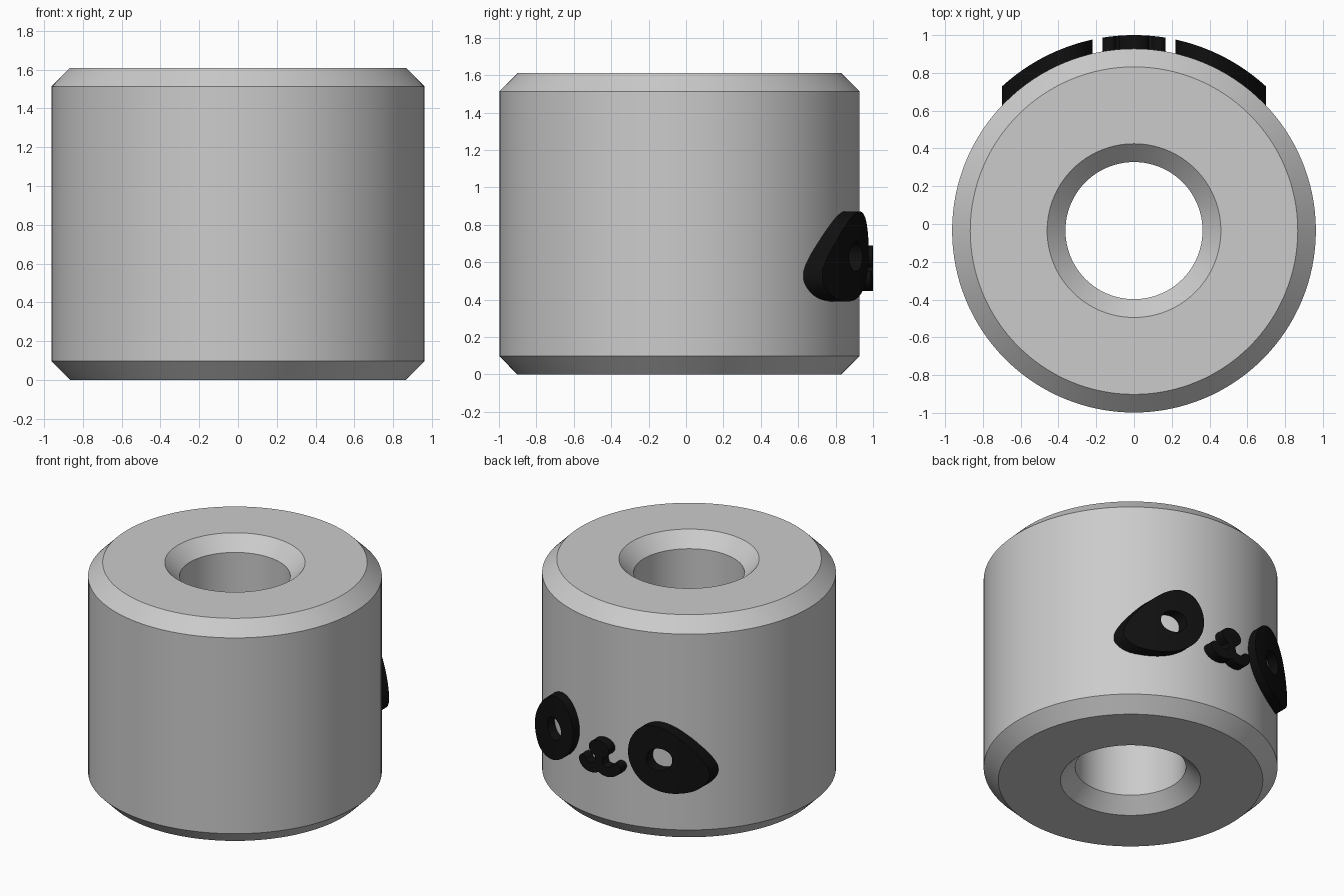
import bpy, bmesh, math
from mathutils import Vector

if "Cube" in bpy.data.objects:
    bpy.data.objects.remove(bpy.data.objects["Cube"])

CY = -0.035             # axis of the bead in y
R_BODY, R_FACE = 0.963, 1.035


def material(name, c):
    m = bpy.data.materials.new(name)
    m.diffuse_color = (*c, 1)
    m.use_nodes = True
    m.node_tree.nodes["Principled BSDF"].inputs["Base Color"].default_value = m.diffuse_color
    return m


GREY = material("light_grey", (0.6, 0.6, 0.6))
BLACK = material("black", (0.005, 0.005, 0.005))


def finish(name, bm, mat):
    bmesh.ops.remove_doubles(bm, verts=bm.verts, dist=1e-5)
    bmesh.ops.recalc_face_normals(bm, faces=bm.faces)
    me = bpy.data.meshes.new(name)
    bm.to_mesh(me)
    bm.free()
    me.materials.append(mat)
    ob = bpy.data.objects.new(name, me)
    bpy.context.collection.objects.link(ob)
    bpy.ops.object.select_all(action='DESELECT')
    ob.select_set(True)
    bpy.context.view_layer.objects.active = ob
    bpy.ops.object.shade_smooth_by_angle(angle=math.radians(30))
    return ob


def lathe(name, profile, n, mat):
    """Closed (radius, z) profile turned around the bead axis."""
    bm = bmesh.new()
    rings = [[bm.verts.new((r * math.cos(2 * math.pi * i / n),
                            CY + r * math.sin(2 * math.pi * i / n), z))
              for i in range(n)] for r, z in profile]
    for k, a in enumerate(rings):
        b = rings[(k + 1) % len(rings)]
        for i in range(n):
            j = (i + 1) % n
            bm.faces.new((a[i], a[j], b[j], b[i]))
    return finish(name, bm, mat)


def plate(name, outer, inner, steps=6):
    """Raised plate wrapped on the back of the bead between two (x, z) loops."""
    bm = bmesh.new()
    n = len(outer)

    def layer(rad):
        rings = []
        for s in range(steps + 1):
            pts = [o.lerp(i, s / steps) for o, i in zip(outer, inner)]
            rings.append([bm.verts.new((p.x, CY + math.sqrt(rad * rad - p.x * p.x), p.y))
                          for p in pts])
        return rings

    front, back = layer(R_FACE), layer(R_BODY - 0.01)

    def bridge(a, b):
        for i in range(n):
            j = (i + 1) % n
            bm.faces.new((a[i], a[j], b[j], b[i]))

    for rings in (front, back):
        for a, b in zip(rings, rings[1:]):
            bridge(a, b)
    bridge(front[0], back[0])
    if min((i - inner[0]).length for i in inner[1:n // 2]) > 1e-4 and name.endswith("eye_patch"):
        bridge(front[-1], back[-1])
    # collapsed centre lines leave zero-area faces, so dissolve them
    bmesh.ops.remove_doubles(bm, verts=bm.verts, dist=1e-5)
    bmesh.ops.dissolve_degenerate(bm, dist=1e-5, edges=bm.edges)
    return finish(name, bm, BLACK)


def smooth_loop(pts, sub=5):
    """Closed Catmull-Rom curve through the points."""
    p = [Vector(q) for q in pts]
    out = []
    for i in range(len(p)):
        a, b, c, d = (p[(i + k - 1) % len(p)] for k in range(4))
        for s in range(sub):
            t = s / sub
            out.append(0.5 * (2 * b + (c - a) * t + (2 * a - 5 * b + 4 * c - d) * t * t
                              + (3 * b - a - 3 * c + d) * t ** 3))
    return out


def stroke(name, path, w):
    """Round-ended stroke of half width w along an open path."""
    path = [Vector(q) for q in path]
    outer, inner = [], []
    for line in (path, path[::-1]):
        for i, p in enumerate(line[:-1]):
            d = (line[i + 1] - line[max(i - 1, 0)]).normalized()
            outer.append(p + w * Vector((-d.y, d.x)))
            inner.append(p)
        d = (line[-1] - line[-2]).normalized()
        ang = math.atan2(d.y, d.x)
        for k in range(11):
            t = ang + math.pi / 2 - math.pi * k / 10
            outer.append(line[-1] + w * Vector((math.cos(t), math.sin(t))))
            inner.append(line[-1])
    plate(name, outer, inner, 2)


# Bead with chamfered rims and a chamfered through bore
lathe("bead_body", [(0.867, 0), (R_BODY, 0.097), (R_BODY, 1.513), (0.867, 1.61),
                    (0.46, 1.61), (0.363, 1.513), (0.363, 0.097), (0.46, 0)], 128, GREY)

# Tilted egg-shaped eye patches with round holes
EYE = [(0.38, 0.872), (0.47, 0.843), (0.55, 0.778), (0.61, 0.71), (0.665, 0.63),
       (0.697, 0.55), (0.687, 0.475), (0.62, 0.41), (0.50, 0.39), (0.39, 0.415),
       (0.295, 0.48), (0.238, 0.57), (0.22, 0.66), (0.236, 0.755), (0.293, 0.84)]
HOLE = Vector((0.42, 0.63))
egg = smooth_loop(EYE)
hole = [HOLE + 0.08 * (p - HOLE).normalized() for p in egg]
for side, sx in (("right", 1), ("left", -1)):
    flip = lambda loop: [Vector((sx * p.x, p.y)) for p in loop]
    plate(side + "_eye_patch", flip(egg), flip(hole))

    # Mouth curls sweeping out from the stem
    arc = [(sx * (0.066 - 0.066 * math.cos(t)), 0.525 - 0.045 * math.sin(t))
           for t in (math.pi * k / 10 * 0.95 for k in range(11))]
    stroke(side + "_mouth_curl", arc, 0.035)

# Nose and stem
ring = [Vector((0.08 * math.cos(t), 0.63 + 0.06 * math.sin(t)))
        for t in (2 * math.pi * k / 40 for k in range(40))]
plate("nose", ring, [Vector((0, 0.63))] * 40, 3)
stroke("mouth_stem", [(0, 0.62), (0, 0.57), (0, 0.52)], 0.03)
